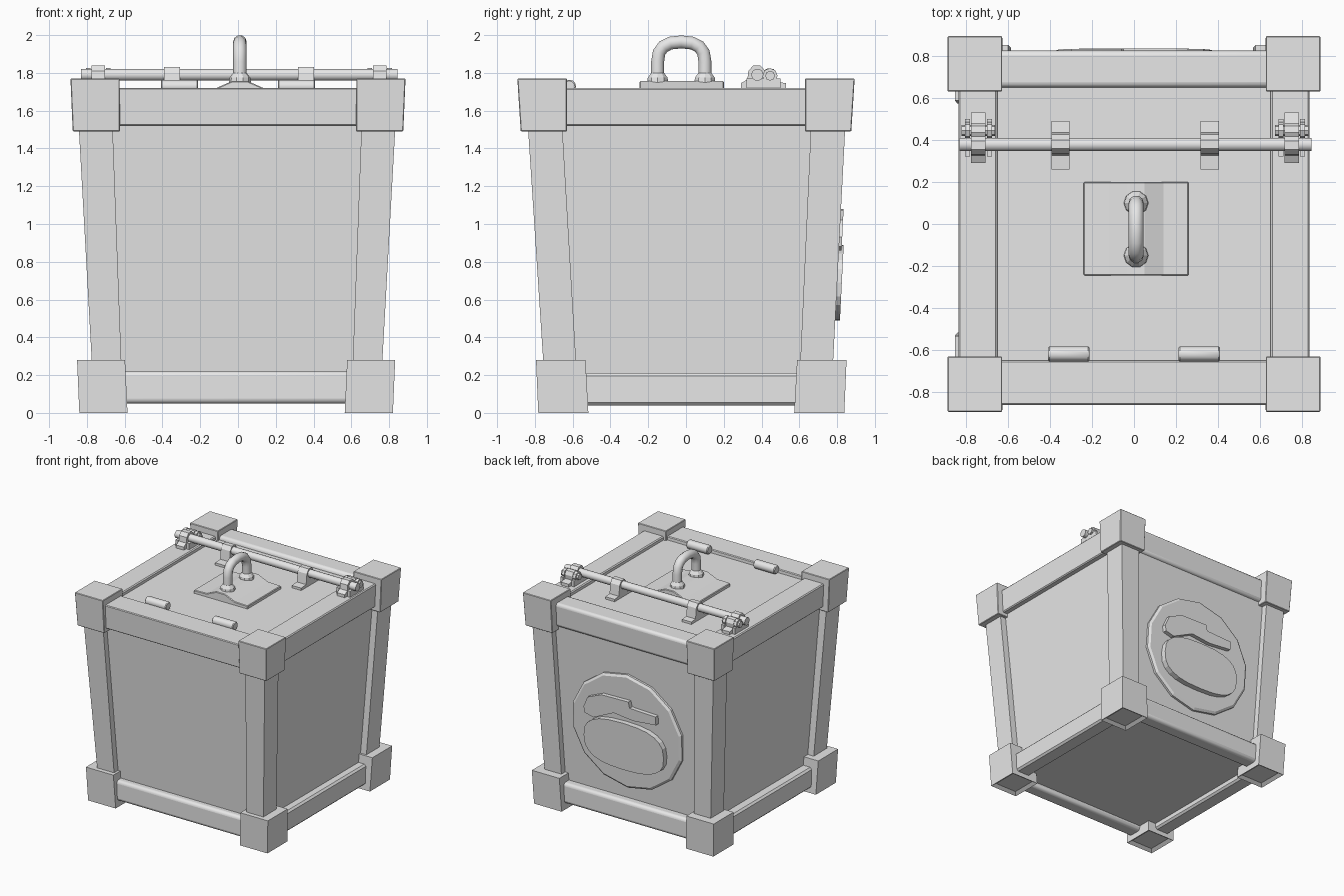
import bpy, bmesh, math
from mathutils import Vector

cube = bpy.data.objects.get("Cube")
if cube:
    bpy.data.objects.remove(cube, do_unlink=True)

GREY = (0.8, 0.8, 0.8, 1)
metal = bpy.data.materials.new("plain_grey")
metal.use_nodes = True
metal.diffuse_color = GREY
metal.node_tree.nodes["Principled BSDF"].inputs["Base Color"].default_value = GREY


def finish(name, bm, bevel=0, segments=1, smooth=False):
    bmesh.ops.recalc_face_normals(bm, faces=bm.faces)
    mesh = bpy.data.meshes.new(name)
    bm.to_mesh(mesh)
    bm.free()
    mesh.materials.append(metal)
    ob = bpy.data.objects.new(name, mesh)
    bpy.context.collection.objects.link(ob)
    if bevel:
        mod = ob.modifiers.new("Bevel", 'BEVEL')
        mod.width, mod.segments = bevel, segments
    if smooth:
        bpy.ops.object.select_all(action='DESELECT')
        ob.select_set(True)
        bpy.context.view_layer.objects.active = ob
        bpy.ops.object.shade_smooth_by_angle(angle=math.radians(40))
    return ob


def loft(name, rings, **style):
    """Skin closed rings of points and cap both ends."""
    bm = bmesh.new()
    loops = [[bm.verts.new(p) for p in ring] for ring in rings]
    n = len(loops[0])
    for a, b in zip(loops, loops[1:]):
        for i in range(n):
            j = (i + 1) % n
            bm.faces.new((a[i], a[j], b[j], b[i]))
    bm.faces.new(loops[0])
    bm.faces.new(loops[-1])
    return finish(name, bm, **style)


def rect(x, y, z):
    return [(x[0], y[0], z), (x[1], y[0], z), (x[1], y[1], z), (x[0], y[1], z)]


def taper(name, x0, y0, z0, x1, y1, z1, **style):
    return loft(name, [rect(x0, y0, z0), rect(x1, y1, z1)], **style)


def box(name, x, y, z, **style):
    return taper(name, x, y, z[0], x, y, z[1], **style)


def circle(r, n, turn=0.0):
    return [(r * math.cos(turn + math.tau * i / n), r * math.sin(turn + math.tau * i / n)) for i in range(n)]


def along_x(name, outline, x0, x1, **style):
    return loft(name, [[(x, y, z) for y, z in outline] for x in (x0, x1)], **style)


def rod(name, x0, x1, y, z, r, n=12, **style):
    return along_x(name, [(y + a, z + b) for a, b in circle(r, n)], x0, x1, **style)


def span(s, inner, outer, shift=0.0):
    return (s * inner + shift, s * outer + shift)


# Tapered body and lid
taper("body", (-0.71, 0.70), (-0.69, 0.72), 0.09, (-0.79, 0.79), (-0.80, 0.80), 1.69)

# Corner posts and corner blocks
for sx, side in ((1, "left"), (-1, "right")):
    for sy, end in ((1, "back"), (-1, "front")):
        tag = end + "_" + side
        taper("post_" + tag,
              span(sx, 0.61, 0.765, -0.005), span(sy, 0.59, 0.763, 0.012), 0.2,
              span(sx, 0.66, 0.84, -0.005), span(sy, 0.66, 0.842, 0.003), 1.55)
        taper("top_block_" + tag,
              span(sx, 0.625, 0.875), span(sy, 0.63, 0.875), 1.49,
              span(sx, 0.627, 0.887), span(sy, 0.63, 0.893), 1.77, bevel=0.004)
        foot = taper("bottom_block_" + tag,
                     span(sx, 0.575, 0.83, -0.01), span(sy, 0.545, 0.81, 0.028), 0.0,
                     span(sx, 0.588, 0.842, -0.01), span(sy, 0.56, 0.822, 0.028), 0.28)
        # Shallow recess under each foot
        bm = bmesh.new()
        bm.from_mesh(foot.data)
        under = [f for f in bm.faces if f.normal.z < -0.9]
        bmesh.ops.inset_region(bm, faces=under, thickness=0.04)
        bmesh.ops.translate(bm, vec=(0, 0, 0.02), verts=list({v for f in under for v in f.verts}))
        bm.to_mesh(foot.data)
        bm.free()

# Edge beams at top and bottom
ROUND = dict(bevel=0.025, segments=3, smooth=True)
for s, name in ((1, "back"), (-1, "front")):
    outer = 0.825 if s > 0 else 0.86
    taper("top_beam_" + name, (-0.66, 0.66), span(s, 0.64, outer - 0.01), 1.52,
          (-0.66, 0.66), span(s, 0.65, outer), 1.72, **(ROUND if s > 0 else dict(bevel=0.006)))
    box("bottom_beam_" + name, (-0.62, 0.62), span(s, 0.65, 0.775, 0.02), (0.05, 0.22), **ROUND)
for s, name in ((1, "left"), (-1, "right")):
    taper("top_beam_" + name, span(s, 0.645, 0.825), (-0.66, 0.66), 1.52,
          span(s, 0.65, 0.835), (-0.66, 0.66), 1.72, bevel=0.008)
    box("bottom_beam_" + name, span(s, 0.65, 0.785, -0.01), (-0.58, 0.64), (0.04, 0.21), bevel=0.015)

# Handle plate with a raised middle
half = [(-0.25, 1.68), (-0.25, 1.715), (-0.13, 1.718), (-0.04, 1.757)]
profile = half + [(-x, z) for x, z in reversed(half)]
loft("handle_plate", [[(x + 0.01, y, z) for x, z in profile] for y in (-0.245, 0.2)], bevel=0.005)

# Handle arch swept along a rounded path
HX, HY, R = 0.01, -0.025, 0.036
path = [Vector((HX, HY - 0.125, 1.74)), Vector((HX, HY - 0.125, 1.86))]
for i in range(1, 8):
    a = math.pi * (1 - i / 8)
    path.append(Vector((HX, HY + 0.125 * math.copysign(abs(math.cos(a)) ** 0.8, math.cos(a)),
                        1.86 + 0.104 * math.sin(a) ** 0.8)))
path += [Vector((HX, HY + 0.125, 1.86)), Vector((HX, HY + 0.125, 1.74))]
rings = []
for i, p in enumerate(path):
    t = (path[min(i + 1, len(path) - 1)] - path[max(i - 1, 0)]).normalized()
    side = Vector((1, 0, 0))
    up = t.cross(side)
    rings.append([p + side * a + up * b for a, b in circle(R, 10)])
loft("handle", rings, smooth=True)
for s, name in ((1, "back"), (-1, "front")):
    levels = ((0.06, 1.74), (0.055, 1.775), (0.036, 1.80))
    loft("handle_foot_" + name,
         [[(HX + a, HY + s * 0.125 + b, z) for a, b in circle(r, 10)] for r, z in levels])

# Locking rod across the lid
rod("lock_rod", -0.83, 0.845, 0.378, 1.79, 0.032, 14, smooth=True)

# Straps that hold the rod to the lid
strap = [(0.26, 1.68), (0.26, 1.71), (0.325, 1.715), (0.335, 1.80), (0.36, 1.832),
         (0.40, 1.832), (0.425, 1.80), (0.435, 1.715), (0.49, 1.71), (0.49, 1.68)]
bracket = [(0.29, 1.70), (0.29, 1.745), (0.325, 1.765), (0.33, 1.81), (0.355, 1.838),
           (0.395, 1.838), (0.415, 1.815), (0.435, 1.825), (0.465, 1.82), (0.48, 1.79),
           (0.475, 1.755), (0.53, 1.745), (0.53, 1.70)]
for s, name in ((1, "left"), (-1, "right")):
    x = s * 0.355 + 0.005
    along_x("rod_strap_" + name, strap, x - 0.043, x + 0.043)
    # End latch: bracket, pivot pin and side lugs
    x = s * 0.745 + 0.005
    along_x("latch_" + name, bracket, x - 0.035, x + 0.035)
    rod("latch_pin_" + name, x - 0.08, x + 0.08, 0.445, 1.785, 0.026, 8)
    for k in (-1, 1):
        box("latch_lug_%s_%s" % (name, "outer" if k * s > 0 else "inner"),
            (x + k * 0.052 - 0.012, x + k * 0.052 + 0.012), (0.32, 0.50), (1.70, 1.77))
        rod("latch_collar_%s_%s" % (name, "outer" if k * s > 0 else "inner"),
            x + k * 0.052 - 0.012, x + k * 0.052 + 0.012, 0.445, 1.785, 0.04, 8)
    # Front hinge barrel
    x = s * 0.31
    rod("hinge_barrel_" + name, x - 0.098, x + 0.098, -0.618, 1.728, 0.036, 12, bevel=0.006, smooth=True)


# Raised relief on the sloping back panel
def relief(name, layers):
    loft(name, [[(-u, 0.7155 + 0.05 * z + d, z) for u, z in pts] for pts, d in layers])


def disc(r, d):
    return ([(a * 1.03, 0.80 + b * 0.97) for a, b in circle(r, 14, 0.2)], d)


relief("round_plate", [disc(0.50, -0.01), disc(0.50, 0.018), disc(0.48, 0.03)])

oval = [(math.copysign(abs(a) ** 0.75, a) * 0.37, 0.69 + math.copysign(abs(b) ** 0.75, b) * 0.2)
        for a, b in circle(1, 24)]
relief("oval_boss", [(oval, 0.0), (oval, 0.075)])

cover = [(-0.37, 0.93), (-0.33, 1.02), (-0.2, 1.075), (0.05, 1.08), (0.06, 1.03), (0.3, 1.02),
         (0.3, 0.95), (0.09, 0.93), (-0.09, 0.95), (-0.28, 0.86), (-0.36, 0.88)]
relief("upper_boss", [(cover, 0.0), (cover, 0.065)])
